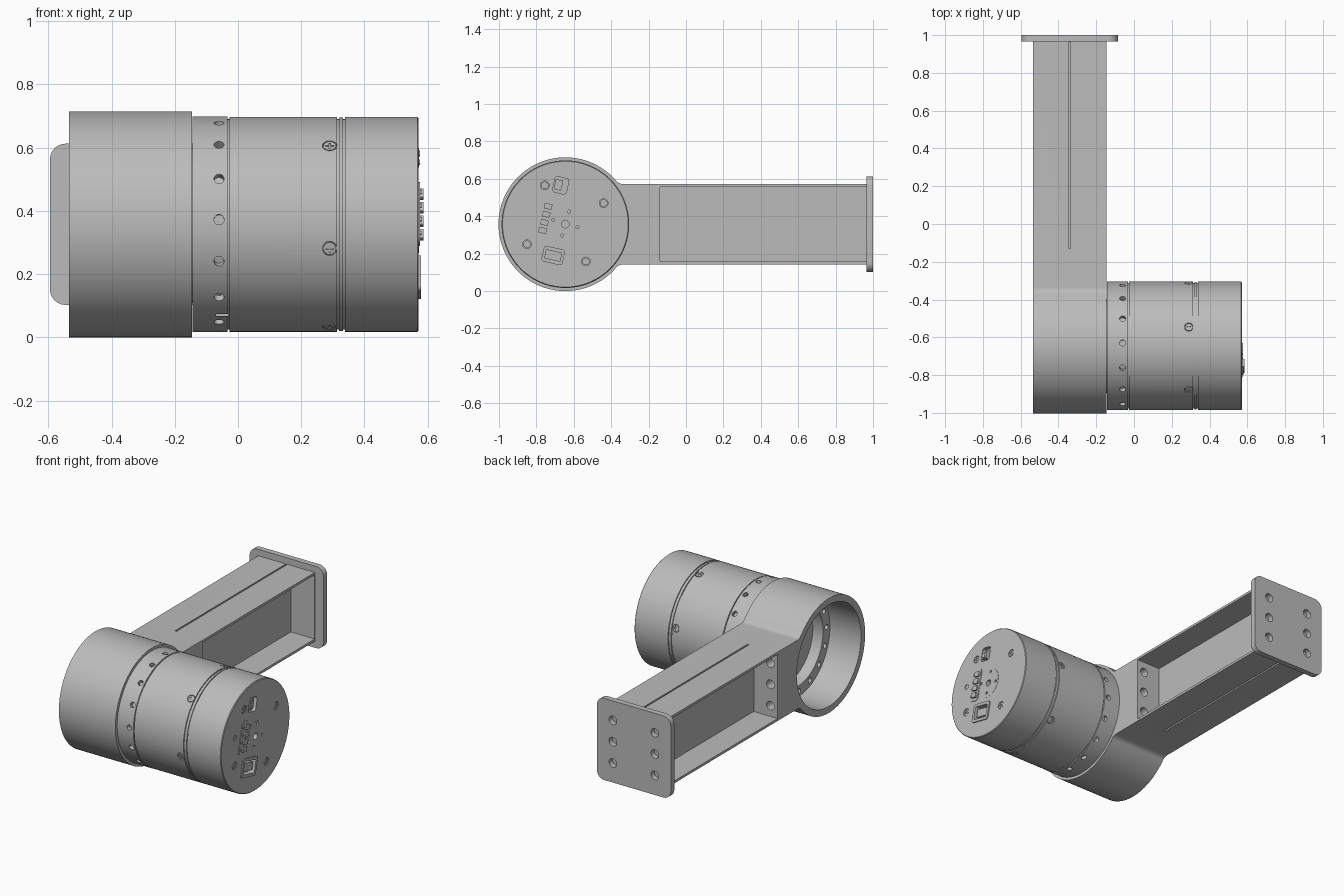
import bpy, bmesh
from math import radians, sin, cos, pi, sqrt, atan2
from mathutils import Matrix, Vector

if "Cube" in bpy.data.objects:
    bpy.data.objects.remove(bpy.data.objects["Cube"])

grey = bpy.data.materials.new("machined grey")
grey.use_nodes = True
grey.diffuse_color = (0.5, 0.5, 0.5, 1)
grey.node_tree.nodes["Principled BSDF"].inputs["Base Color"].default_value = (0.5, 0.5, 0.5, 1)

CY, CZ = -0.645, 0.3575          # motor axis
AX = -0.34                       # arm centre line
HALF_W, HALF_H = 0.195, 0.215    # arm half width and half height
RING_R = 0.3575
CENTRE = Vector((0, CY, CZ))


def finish(bm, name):
    bmesh.ops.recalc_face_normals(bm, faces=bm.faces)
    mesh = bpy.data.meshes.new(name)
    bm.to_mesh(mesh)
    bm.free()
    mesh.materials.append(grey)
    ob = bpy.data.objects.new(name, mesh)
    bpy.context.collection.objects.link(ob)
    return ob


def activate(ob):
    bpy.ops.object.select_all(action='DESELECT')
    ob.select_set(True)
    bpy.context.view_layer.objects.active = ob


def smooth(ob):
    activate(ob)
    bpy.ops.object.shade_smooth_by_angle(angle=radians(30))


def cut(ob, *tools):
    """Subtract each tool in turn, then remove it."""
    for bm in tools:
        tool = finish(bm, "cutter")
        tool.hide_render = True
        mod = ob.modifiers.new("cut", 'BOOLEAN')
        mod.operation, mod.solver, mod.object = 'DIFFERENCE', 'EXACT', tool
        activate(ob)
        bpy.ops.object.modifier_apply(modifier=mod.name)
        bpy.data.objects.remove(tool)


def prism(points, axis, lo, hi, bm=None):
    """Extrude an outline along x (points are y,z) or y (points are x,z)."""
    bm = bm or bmesh.new()
    def place(p, t):
        return (t, p[0], p[1]) if axis == 'x' else (p[0], t, p[1])
    a, b = ([bm.verts.new(place(p, t)) for p in points] for t in (lo, hi))
    bm.faces.new(a)
    bm.faces.new(b)
    for i in range(len(a)):
        bm.faces.new((a[i - 1], a[i], b[i], b[i - 1]))
    return bm


def rounded(cx, cy, w, h, r, turn=0, steps=6):
    """Rounded rectangle outline."""
    pts = []
    for k, (sx, sy) in enumerate(((1, 1), (-1, 1), (-1, -1), (1, -1))):
        for i in range(steps + 1):
            t = pi / 2 * (k + i / steps)
            pts.append(Vector((sx * (w / 2 - r) + r * cos(t), sy * (h / 2 - r) + r * sin(t))))
    rot = Matrix.Rotation(radians(turn), 2)
    return [rot @ p + Vector((cx, cy)) for p in pts]


def lathe(profile, n=128):
    """Spin (x, radius) points about the motor axis and cap the ends."""
    bm = bmesh.new()
    rings = [[bm.verts.new((x, CY + r * cos(2 * pi * i / n), CZ + r * sin(2 * pi * i / n)))
              for i in range(n)] for x, r in profile]
    for a, b in zip(rings, rings[1:]):
        for i in range(n):
            bm.faces.new((a[i - 1], a[i], b[i], b[i - 1]))
    bm.faces.new(rings[0])
    bm.faces.new(rings[-1])
    return bm


def frame(pos, direction):
    return Matrix.Translation(pos) @ Vector(direction).to_track_quat('Z', 'Y').to_matrix().to_4x4()


def rods(items, r, length, n=24):
    """Cylinders centred on each (position, direction)."""
    bm = bmesh.new()
    for pos, d in items:
        bmesh.ops.create_cone(bm, cap_ends=True, segments=n, radius1=r, radius2=r,
                              depth=length, matrix=frame(pos, d))
    return bm


def box(bm, lo, hi):
    mid = [(a + b) / 2 for a, b in zip(lo, hi)]
    size = [b - a for a, b in zip(lo, hi)]
    bmesh.ops.create_cube(bm, size=1, matrix=Matrix.Translation(mid) @ Matrix.Diagonal((*size, 1)))
    return bm


def around(x, count, start, radius):
    """Positions and outward directions round the motor, from the front upward."""
    out = []
    for i in range(count):
        t = radians(start + 360 * i / count)
        d = Vector((0, -cos(t), sin(t)))
        out.append((CENTRE + Vector((x, 0, 0)) + d * radius, d))
    return out


# Ring housing and arm: one side outline with filleted necks
fil = 0.05
dy = sqrt((RING_R + fil) ** 2 - (HALF_H + fil) ** 2)
neck = atan2(HALF_H + fil, dy)
outline = [(CY + RING_R * cos(t), CZ + RING_R * sin(t))
           for t in (neck + (2 * pi - 2 * neck) * i / 100 for i in range(101))]
lower = [(CY + dy + fil * cos(t), CZ - HALF_H - fil + fil * sin(t))
         for t in (pi - neck + (neck - pi / 2) * i / 8 for i in range(1, 9))]
upper = [(y, 2 * CZ - z) for y, z in reversed(lower)]
outline += lower + [(0.966, CZ - HALF_H), (0.966, CZ + HALF_H)] + upper
arm = finish(prism(outline, 'x', AX - HALF_W, AX + HALF_W), "ring_housing_and_arm")

# Bore, side pockets, web slots and bolt holes
bore = lathe([(-0.6, 0.317), (-0.32, 0.317), (-0.32, 0.25), (-0.1, 0.25)])
pockets, slots, wall_bolts, plate_bolts = bmesh.new(), bmesh.new(), [], []
for s in (-1, 1):
    x1, x2 = sorted((AX + s * 0.03, AX + s * 0.3))
    box(pockets, (x1, -0.14, CZ - 0.2), (x2, 0.964, CZ + 0.2))
    z1, z2 = sorted((CZ + s * 0.18, CZ + s * 0.3))
    box(slots, (AX - 0.005, -0.13, z1), (AX + 0.005, 0.964, z2))
    for dz in (-0.133, 0, 0.133):
        wall_bolts.append(((AX + s * 0.145, -0.14, CZ + dz), (0, 1, 0)))
        plate_bolts.append(((AX + s * 0.145, 0.98, CZ + dz), (0, 1, 0)))
flange_bolts = [(p, (1, 0, 0)) for p, d in around(-0.32, 16, 2.5, 0.285)]
cut(arm, bore, pockets, slots, rods(wall_bolts, 0.027, 0.2), rods(flange_bolts, 0.016, 0.12))
smooth(arm)

# Mounting plate
plate = finish(prism(rounded(AX, CZ, 0.51, 0.51, 0.05), 'y', 0.965, 1.0), "mounting_plate")
cut(plate, rods(plate_bolts, 0.027, 0.1))
smooth(plate)

# Motor body: pilot, collar, main can and end cap with seams
R = 0.341
motor = finish(lathe([(-0.25, 0.249), (-0.144, 0.249), (-0.144, R), (-0.033, R), (-0.033, R - 0.008),
                      (-0.027, R - 0.008), (-0.027, R - 0.001), (0.313, R - 0.001), (0.313, R - 0.008),
                      (0.319, R - 0.008), (0.319, R - 0.003), (0.332, R - 0.003), (0.332, R - 0.008),
                      (0.338, R - 0.008), (0.338, R - 0.001), (0.567, R - 0.001), (0.571, R - 0.005)]),
               "motor_body")
FACE = 0.571
side_screws = around(0.29, 6, 47, R - 0.001)
face_screws = [((FACE, y, z), (1, 0, 0)) for y, z in
               ((-0.755, 0.565), (-0.44, 0.47), (-0.85, 0.25), (-0.535, 0.158))]
small = [((FACE, y, z), (1, 0, 0)) for y, z in
         ((-0.625, 0.425), (-0.71, 0.38), (-0.58, 0.342), (-0.662, 0.297))]
vent = box(bmesh.new(), (-0.07, CY - 0.25, 0.068), (-0.03, CY - 0.1, 0.074))
TILT = -13
sockets = prism(rounded(-0.67, 0.565, 0.075, 0.085, 0.015, TILT), 'x', 0.55, 0.6)
prism(rounded(-0.71, 0.19, 0.11, 0.08, 0.01, TILT), 'x', 0.54, 0.6, sockets)
cut(motor, rods(around(-0.06, 16, 2.5, R), 0.016, 0.05), rods(side_screws, 0.023, 0.02),
    rods(face_screws, 0.023, 0.02), rods([((FACE, -0.845, 0.42), (1, 0, 0))], 0.016, 0.01),
    rods(small, 0.008, 0.03), rods([((FACE, CY, CZ), (1, 0, 0))], 0.02, 0.1), vent, sockets)
smooth(motor)

# Cross-head screws share one mesh
head = finish(rods([((0, 0, -0.006), (0, 0, 1))], 0.02, 0.01), "screw")
cross = box(bmesh.new(), (-0.013, -0.003, -0.005), (0.013, 0.003, 0.01))
cut(head, cross, box(bmesh.new(), (-0.003, -0.013, -0.005), (0.003, 0.013, 0.01)))
smooth(head)
for i, (pos, d) in enumerate(side_screws + face_screws):
    ob = head if i == 0 else bpy.data.objects.new("screw", head.data)
    if i:
        bpy.context.collection.objects.link(ob)
    ob.matrix_world = frame(pos, d)

# Connectors on the end face
rot = Matrix.Rotation(radians(TILT), 2)


def block(name, centre, off, w, h, lo, hi, r=0.004):
    c = Vector(centre) + rot @ Vector(off)
    return finish(prism(rounded(c.x, c.y, w, h, r, TILT, 4), 'x', lo, hi), name)


long_c, low_c, top_c = (-0.758, 0.39), (-0.71, 0.19), (-0.67, 0.565)
block("signal_connector_base", long_c, (0, 0), 0.075, 0.2, 0.565, 0.575, 0.02)
for i in range(4):
    block("signal_connector_pin", long_c, (0.006, -0.066 + 0.044 * i), 0.042, 0.03, 0.57, 0.586)
    block("signal_connector_tab", long_c, (-0.022, -0.066 + 0.044 * i), 0.012, 0.012, 0.57, 0.581)
power = block("power_connector_frame", low_c, (0, 0), 0.145, 0.115, 0.565, 0.578, 0.014)
cut(power, prism(rounded(*low_c, 0.11, 0.08, 0.01, TILT), 'x', 0.5, 0.6))
block("power_connector_plug", low_c, (0, 0), 0.088, 0.05, 0.535, 0.568)
block("data_connector_plug", top_c, (-0.012, 0), 0.04, 0.055, 0.545, 0.572)
for s in (-1, 1):
    block("data_connector_pin", top_c, (-0.012, s * 0.014), 0.02, 0.016, 0.57, 0.576)

# Encoder cover round the axis
hub = finish(rods([((0.5695, CY, CZ), (1, 0, 0))], 0.09, 0.006, 48), "encoder_cover")
cut(hub, rods(small, 0.008, 0.04), rods([((FACE, CY, CZ), (1, 0, 0))], 0.02, 0.1))
smooth(hub)
